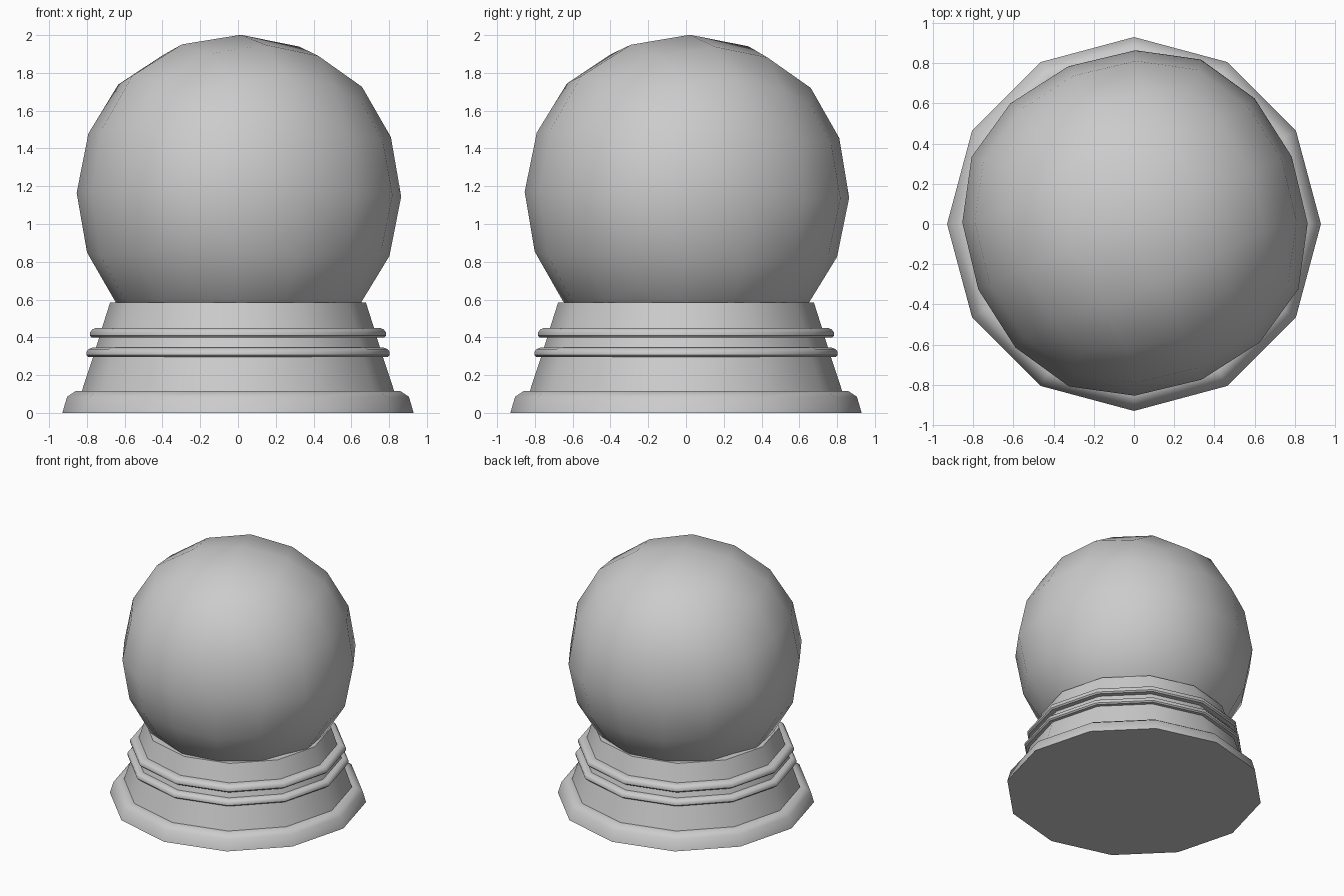
import bpy, bmesh, math

if "Cube" in bpy.data.objects:
    bpy.data.objects.remove(bpy.data.objects["Cube"])

SIDES = 12


def lathe(name, profile):
    """Spin a (radius, z) profile into a closed 12-sided solid."""
    bm = bmesh.new()
    rings = []
    for r, z in profile:
        rings.append([bm.verts.new((r * math.cos(2 * math.pi * i / SIDES),
                                    r * math.sin(2 * math.pi * i / SIDES), z))
                      for i in range(SIDES)])
    for a, b in zip(rings, rings[1:]):
        for i in range(SIDES):
            j = (i + 1) % SIDES
            bm.faces.new((a[i], a[j], b[j], b[i]))
    bm.faces.new(rings[0][::-1])
    bm.faces.new(rings[-1])
    me = bpy.data.meshes.new(name)
    bm.to_mesh(me)
    bm.free()
    ob = bpy.data.objects.new(name, me)
    bpy.context.collection.objects.link(ob)
    smooth(ob, 40)
    return ob


def smooth(ob, angle):
    bpy.ops.object.select_all(action='DESELECT')
    ob.select_set(True)
    bpy.context.view_layer.objects.active = ob
    bpy.ops.object.shade_smooth_by_angle(angle=math.radians(angle))


def bead(r, z0, z1, inner):
    """Rounded trim ring profile between heights z0 and z1."""
    h = z1 - z0
    return [(inner, z0), (r - 0.01, z0), (r, z0 + 0.2 * h), (r, z0 + 0.55 * h),
            (r - 0.012, z0 + 0.85 * h), (r - 0.03, z1), (inner - 0.015, z1)]


# Pedestal: flared foot, tapered body, two trim rings, collar
lathe("base", [(0.93, 0), (0.905, 0.085), (0.86, 0.115), (0.827, 0.115)]
      + bead(0.803, 0.297, 0.345, 0.767)
      + bead(0.783, 0.398, 0.45, 0.735)
      + [(0.677, 0.585)])

# Globe: subdivided cube, turned and slightly tilted
bpy.ops.mesh.primitive_cube_add(size=1.928, location=(0.005, 0.005, 1.155),
                                rotation=(math.radians(-0.7), math.radians(1), math.radians(23)))
globe = bpy.context.object
globe.name = "globe"
sub = globe.modifiers.new("round", 'SUBSURF')
sub.levels = sub.render_levels = 2
sub.use_limit_surface = False
bpy.ops.object.modifier_apply(modifier=sub.name)
smooth(globe, 60)
